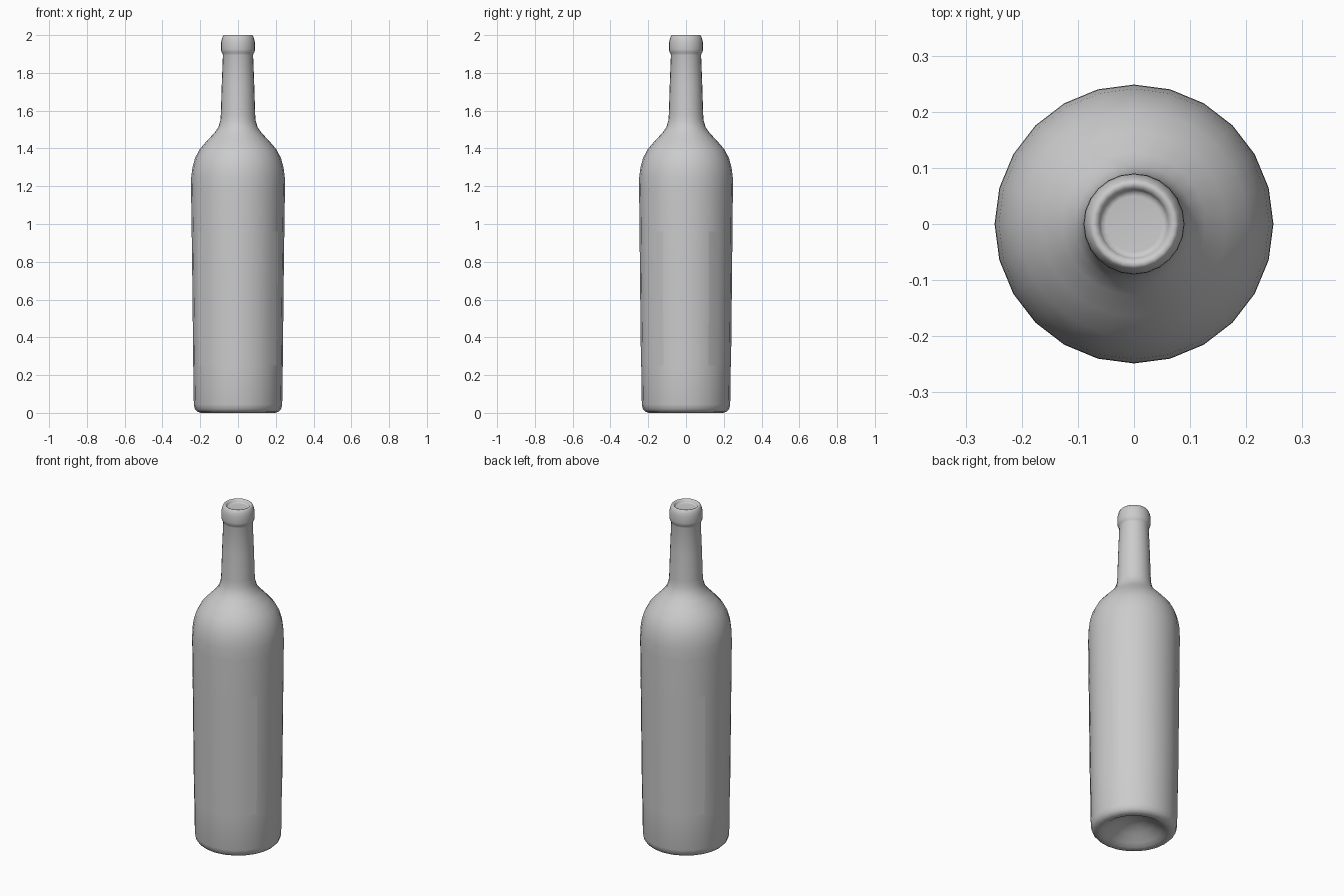
import bpy, bmesh, math

if "Cube" in bpy.data.objects:
    bpy.data.objects.remove(bpy.data.objects["Cube"])

SIDES = 24


def lathe(name, profile, start=0, count=SIDES):
    """Revolve (radius, z) points about z; partial sweeps stay open."""
    bm = bmesh.new()
    full = count == SIDES
    columns = []
    poles = {i: bm.verts.new((0, 0, z)) for i, (r, z) in enumerate(profile) if r == 0}
    for k in range(count if full else count + 1):
        a = math.tau * (start + k) / SIDES
        columns.append([poles[i] if i in poles else
                        bm.verts.new((r * math.cos(a), r * math.sin(a), z))
                        for i, (r, z) in enumerate(profile)])
    for k in range(count):
        a, b = columns[k], columns[(k + 1) % len(columns)]
        for i in range(len(profile) - 1):
            loop = list(dict.fromkeys((a[i], b[i], b[i + 1], a[i + 1])))
            bm.faces.new(loop)
    mesh = bpy.data.meshes.new(name)
    bm.to_mesh(mesh)
    bm.free()
    mesh.shade_smooth()
    obj = bpy.data.objects.new(name, mesh)
    bpy.context.collection.objects.link(obj)
    return obj


# Bottle: punt, base, body, shoulder, neck, lip and shallow stopper recess
lathe("bottle", [
    (0, 0.08), (0.05, 0.074), (0.10, 0.052), (0.15, 0.02), (0.175, 0.004),
    (0.195, 0), (0.215, 0.006), (0.228, 0.02), (0.234, 0.045),
    (0.237, 0.25), (0.243, 0.80), (0.2485, 1.18), (0.2475, 1.25),
    (0.241, 1.30), (0.227, 1.35), (0.203, 1.396), (0.165, 1.44),
    (0.127, 1.48), (0.105, 1.51), (0.094, 1.545), (0.091, 1.58),
    (0.086, 1.74), (0.080, 1.895), (0.082, 1.903), (0.088, 1.912),
    (0.090, 1.925), (0.089, 1.965), (0.085, 1.982), (0.079, 1.996),
    (0.074, 2.0), (0.066, 1.998), (0.061, 1.990), (0.058, 1.982),
    (0.050, 1.981), (0, 1.981)])

# Front and back labels hugging the body, with gaps on both sides
for name, start in (("front_label", 14), ("back_label", 2)):
    lathe(name, [(0.2385, 0.25), (0.2460, 0.96)], start, 8)
